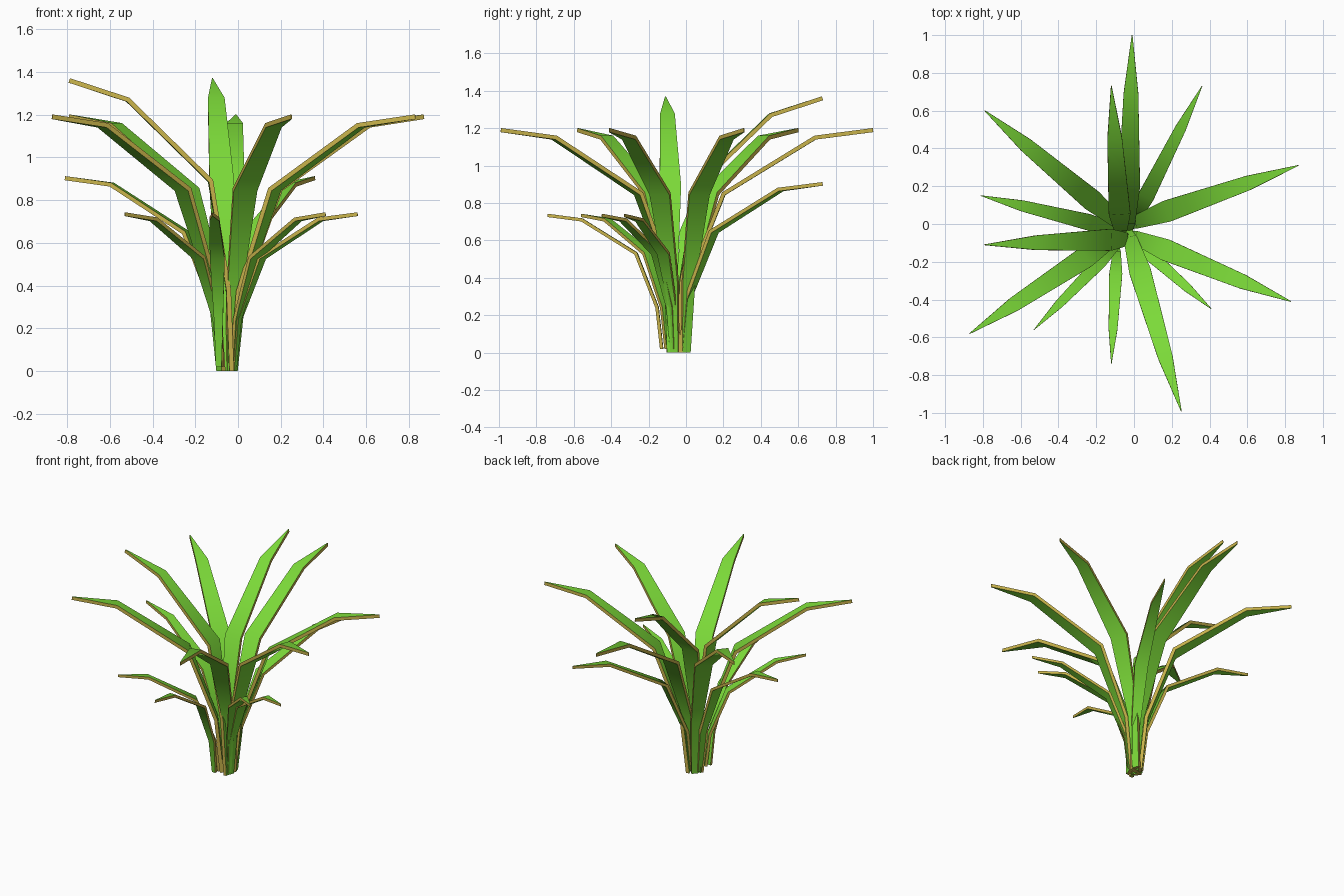
import bpy
import bmesh
from mathutils import Vector

if "Cube" in bpy.data.objects:
    bpy.data.objects.remove(bpy.data.objects["Cube"], do_unlink=True)


def make_material(name, colour):
    mat = bpy.data.materials.new(name)
    mat.use_nodes = True
    mat.diffuse_color = colour
    mat.node_tree.nodes["Principled BSDF"].inputs["Base Color"].default_value = colour
    return mat


GREEN = make_material("leaf green", (0.2, 0.7, 0.04, 1))
YELLOW = make_material("edge yellow", (0.58, 0.45, 0.07, 1))

# Blade profiles: share of the reach, height, and width at each bend
WIDTHS = (0.045, 0.07, 0.115, 0.078, 0.004)
ARCHED = ((0, 0.04, 0.225, 0.70, 1), (0, 0.37, 0.85, 1.15, 1.19))
UPRIGHT = ((0, 0.02, 0.13, 0.64, 1), (0, 0.38, 0.89, 1.27, 1.36))


def make_leaf(name, base, tip, profile=ARCHED, scale=1.0, lift=0.0):
    """Bent tapering blade with green faces and a yellow rim."""
    base, tip = Vector((*base, 0)), Vector((*tip, 0))
    across = Vector((0, 0, 1)).cross(tip - base).normalized()
    spine = [base.lerp(tip, r) + Vector((0, 0, lift + (z * scale)))
             for r, z in zip(*profile)]
    bm = bmesh.new()
    rings = []
    for i, (point, width) in enumerate(zip(spine, WIDTHS)):
        before = (point - spine[max(i - 1, 0)]).normalized()
        after = (spine[min(i + 1, len(spine) - 1)] - point).normalized()
        normal = (before + after).cross(across).normalized()
        side = across * width * scale / 2
        thick = normal * 0.011 * (scale + 1) / 2
        corners = (side + thick, thick - side, -side - thick, side - thick)
        ring = [bm.verts.new(point + c) for c in corners]
        for v in ring:
            v.co.z = max(v.co.z, 0)
        rings.append(ring)
    for a, b in zip(rings, rings[1:]):
        for k in range(4):
            n = (k + 1) % 4
            face = bm.faces.new((a[k], a[n], b[n], b[k]))
            face.material_index = k % 2
    for ring in (rings[0], rings[-1]):
        bm.faces.new(ring).material_index = 1
    bmesh.ops.recalc_face_normals(bm, faces=bm.faces)
    mesh = bpy.data.meshes.new(name)
    bm.to_mesh(mesh)
    bm.free()
    mesh.materials.append(GREEN)
    mesh.materials.append(YELLOW)
    leaf = bpy.data.objects.new(name, mesh)
    bpy.context.collection.objects.link(leaf)
    return leaf


leaves = []

# Long arched leaves
for i, (base, tip) in enumerate((
        ((-0.03, -0.03), (-0.01, 1.0)),
        ((-0.02, 0.0), (0.87, 0.31)),
        ((-0.02, -0.06), (0.83, -0.41)),
        ((-0.03, -0.04), (0.25, -0.99)),
        ((-0.08, -0.06), (-0.87, -0.58)),
        ((-0.06, -0.01), (-0.79, 0.60)))):
    leaves.append(make_leaf(f"long_leaf_{i + 1}", base, tip))

# Upright leaves
for i, (base, tip) in enumerate((
        ((-0.03, -0.08), (-0.79, -0.11)),
        ((-0.07, -0.04), (-0.12, 0.73)))):
    leaves.append(make_leaf(f"upright_leaf_{i + 1}", base, tip, UPRIGHT))

# Middle leaves
for i, (base, tip) in enumerate((
        ((-0.02, -0.02), (0.36, 0.73)),
        ((-0.08, -0.03), (-0.81, 0.15)))):
    leaves.append(make_leaf(f"middle_leaf_{i + 1}", base, tip, scale=0.75, lift=0.01))

# Short leaves
for i, (base, tip) in enumerate((
        ((-0.02, -0.07), (0.41, -0.45)),
        ((-0.02, -0.06), (0.56, -0.33)),
        ((-0.09, -0.13), (-0.12, -0.74)),
        ((-0.08, -0.10), (-0.53, -0.56)))):
    leaves.append(make_leaf(f"short_leaf_{i + 1}", base, tip, scale=0.6, lift=0.02))

# Smooth bends, crisp rims
bpy.ops.object.select_all(action="DESELECT")
for leaf in leaves:
    leaf.select_set(True)
bpy.context.view_layer.objects.active = leaves[0]
bpy.ops.object.shade_smooth_by_angle(angle=0.8)
